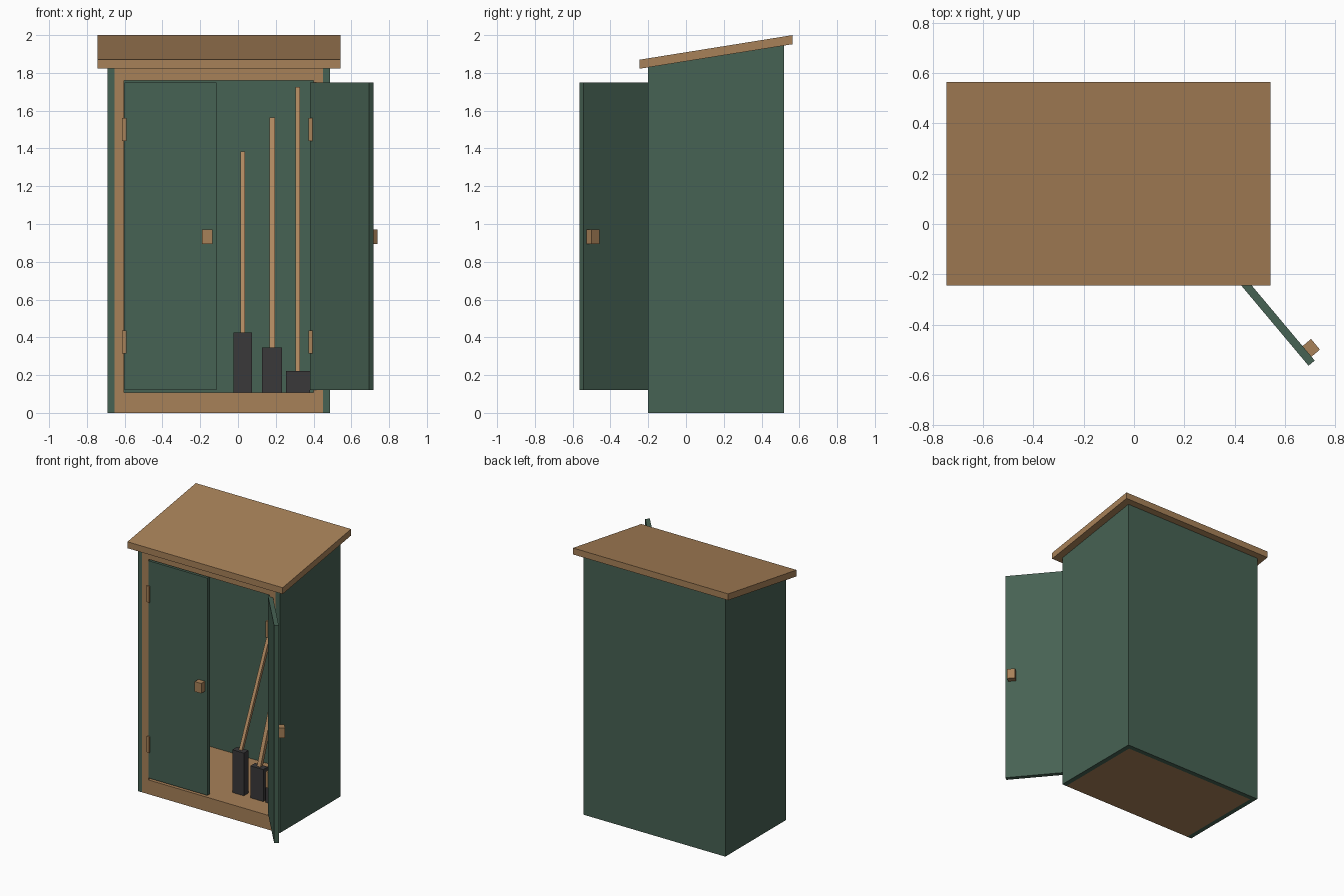
import bpy, math
from mathutils import Matrix, Vector

if "Cube" in bpy.data.objects:
    bpy.data.objects.remove(bpy.data.objects["Cube"])


def material(name, rgb):
    m = bpy.data.materials.new(name)
    m.diffuse_color = (*rgb, 1)
    m.use_nodes = True
    m.node_tree.nodes["Principled BSDF"].inputs["Base Color"].default_value = m.diffuse_color
    return m


GREEN = material("dark green paint", (0.062, 0.122, 0.087))
WOOD = material("brown wood", (0.39, 0.22, 0.098))
HANDLE = material("light handle wood", (0.43, 0.245, 0.115))
IRON = material("dark iron", (0.042, 0.040, 0.042))


def mesh(name, verts, faces, mat):
    me = bpy.data.meshes.new(name)
    me.from_pydata(verts, [], faces)
    me.materials.append(mat)
    ob = bpy.data.objects.new(name, me)
    bpy.context.collection.objects.link(ob)
    return ob


def prism(name, x0, x1, profile, mat):
    """Extrude a (y, z) profile along x."""
    n = len(profile)
    verts = [(x, y, z) for x in (x0, x1) for y, z in profile]
    faces = [tuple(reversed(range(n))), tuple(range(n, 2 * n))]
    faces += [(i, (i + 1) % n, n + (i + 1) % n, n + i) for i in range(n)]
    return mesh(name, verts, faces, mat)


def box(name, x, y, z, mat):
    return prism(name, x[0], x[1], [(y[0], z[0]), (y[1], z[0]), (y[1], z[1]), (y[0], z[1])], mat)


def under(y):
    """Height of the underside of the sloping roof."""
    return 1.822 + (y + 0.245) * 0.13 / 0.81


def sloped(name, x, y, z0, mat):
    """Box whose top follows the roof."""
    return prism(name, x[0], x[1], [(y[0], z0), (y[1], z0), (y[1], under(y[1])), (y[0], under(y[0]))], mat)


L, R, F, B, T = -0.69, 0.487, -0.2, 0.52, 0.036
MID = (L + R) / 2

# shell: side walls, back wall, floor and roof
sloped("left_wall", (L, L + T), (F, B), 0, GREEN)
sloped("right_wall", (R - T, R), (F, B), 0, GREEN)
sloped("back_wall", (L + T, R - T), (B - T, B), 0, GREEN)
box("floor", (L + T, R - T), (F + T, B - T), (0, 0.105), WOOD)
prism("roof", -0.745, 0.542, [(-0.245, under(-0.245)), (0.565, under(0.565)), (0.565, 2.0), (-0.245, 1.87)], WOOD)

# front frame
box("bottom_rail", (L + T, R - T), (F, F + T), (0, 0.107), WOOD)
sloped("top_rail", (L + T, R - T), (F, F + T), 1.76, WOOD)
box("left_stile", (L + T, -0.603), (F, F + T), (0.107, 1.76), WOOD)
box("right_stile", (0.4, R - T), (F, F + T), (0.107, 1.76), WOOD)


# doors, modelled from the hinge axis at the origin; side is the opening direction
def door(side, pivot, angle):
    name = "left" if side > 0 else "right"
    w = 0.487
    span = lambda a, b: tuple(sorted((side * a, side * b)))
    panel = box(name + "_door", span(0, w), (-0.016, 0.016), (0.12, 1.748), GREEN)
    knob = box(name + "_door_knob", span(w - 0.075, w - 0.02), (-0.06, -0.016), (0.895, 0.97), WOOD)
    m = Matrix.Translation(pivot) @ Matrix.Rotation(math.radians(angle), 4, 'Z')
    for ob in (panel, knob):
        ob.data.transform(m)


door(1, Vector((-0.602, -0.182, 0)), 0)
door(-1, Vector((0.393, -0.18, 0)), 130)

# hinges
for label, x in (("left", (-0.613, -0.59)), ("right", (0.374, 0.4))):
    for part, z in (("lower", (0.315, 0.435)), ("upper", (1.44, 1.562))):
        box(f"{label}_{part}_hinge", x, (F - 0.008, F + 0.015), z, WOOD)

# garden tools: block heads with handles leaning on the back wall
tools = [("spade", 0.025, 0.096, 0.425, 0.024, 1.385),
         ("fork", 0.181, 0.106, 0.345, 0.029, 1.565),
         ("rake", 0.317, 0.126, 0.222, 0.024, 1.725)]
for name, x, w, top, t, end in tools:
    box(name + "_head", (x - w / 2, x + w / 2), (-0.035, 0.02), (0.105, top), IRON)
    h = t / 2
    y0, y1, z0 = -0.01, 0.44, top - 0.03
    prism(name + "_handle", x - h, x + h,
          [(y0 - h, z0), (y0 + h, z0), (y1 + h, end - 0.01), (y1 - h, end)], HANDLE)
